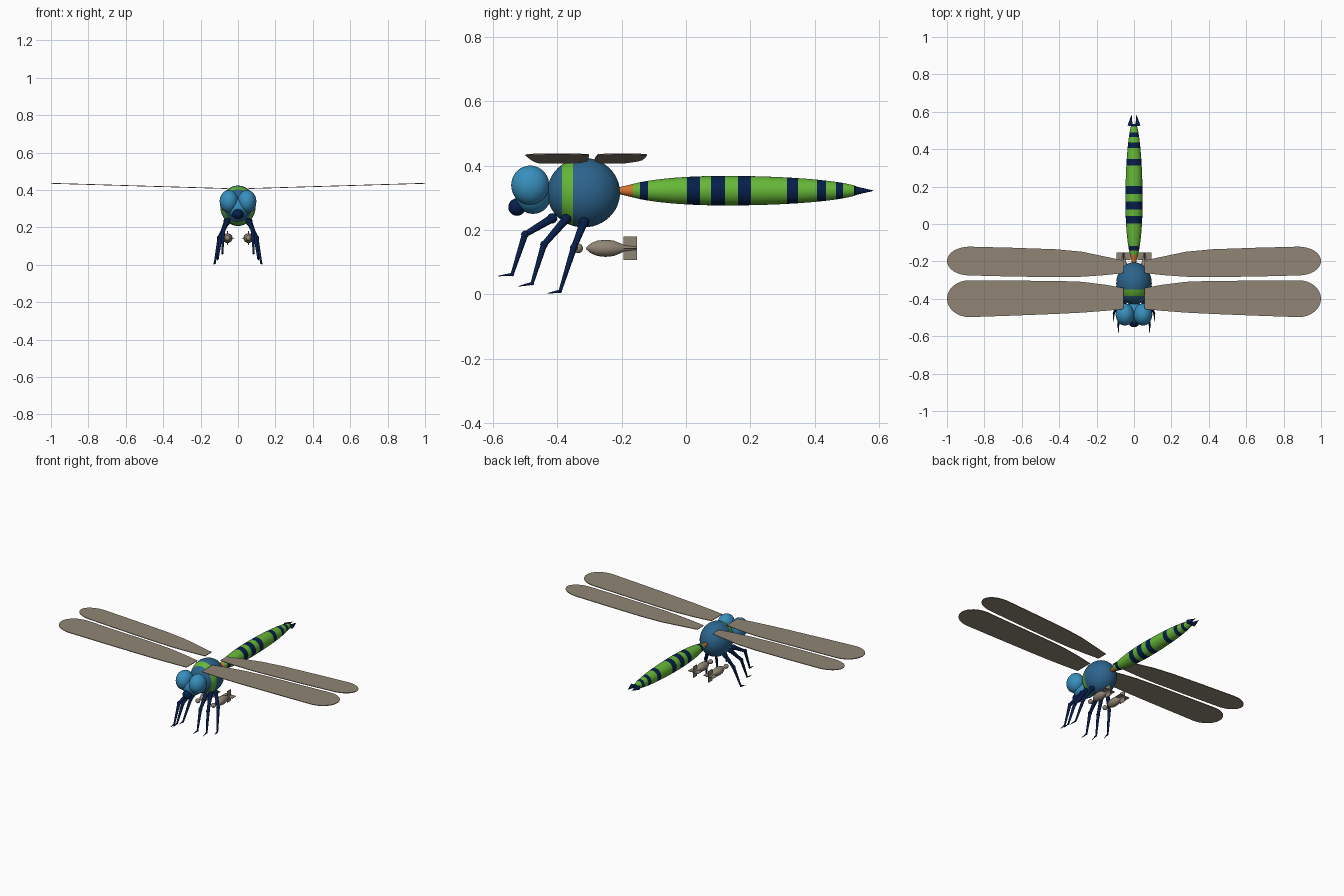
import bpy, bmesh, math
from mathutils import Vector

if "Cube" in bpy.data.objects:
    bpy.data.objects.remove(bpy.data.objects["Cube"])


def material(name, r, g, b):
    m = bpy.data.materials.new(name)
    m.diffuse_color = (*[(c / 255) ** 2.2 for c in (r, g, b)], 1)
    m.use_nodes = True
    m.node_tree.nodes["Principled BSDF"].inputs["Base Color"].default_value = m.diffuse_color
    return m


GREEN = material("leaf green", 102, 182, 58)
BLUE = material("steel blue", 48, 100, 140)
EYE = material("bright blue", 58, 142, 188)
NAVY = material("dark navy", 15, 36, 76)
ORANGE = material("orange", 208, 116, 52)
TAUPE = material("taupe", 143, 132, 117)


def finish(name, bm, mats, angle=40):
    bmesh.ops.recalc_face_normals(bm, faces=bm.faces)
    mesh = bpy.data.meshes.new(name)
    bm.to_mesh(mesh)
    bm.free()
    for m in mats:
        mesh.materials.append(m)
    mesh.shade_smooth()
    mesh.set_sharp_from_angle(angle=math.radians(angle))
    ob = bpy.data.objects.new(name, mesh)
    bpy.context.collection.objects.link(ob)
    return ob


def tube(bm, start, end, r1, r2, sides=12):
    """Tapered rod between two points."""
    a, b = Vector(start), Vector(end)
    geo = bmesh.ops.create_cone(bm, cap_ends=True, segments=sides, radius1=r1,
                                radius2=r2, depth=(b - a).length)
    rot = (b - a).to_track_quat('Z', 'Y')
    for v in geo['verts']:
        v.co = rot @ v.co + (a + b) / 2


def ball(bm, centre, radii, u=32, v=20):
    geo = bmesh.ops.create_uvsphere(bm, u_segments=u, v_segments=v, radius=1)
    for vert in geo['verts']:
        vert.co = Vector(centre) + Vector([c * r for c, r in zip(vert.co, radii)])


def lathe(bm, rings, x, z, squash=1.0, colour=lambda y: 0, sides=32):
    """Revolve (y, radius) rings about a line along y."""
    loops = []
    for y, r in rings:
        loops.append([bm.verts.new((x + squash * r * math.cos(2 * math.pi * i / sides), y,
                                    z + r * math.sin(2 * math.pi * i / sides)))
                      for i in range(sides)])
    for k in range(len(loops) - 1):
        a, b = loops[k], loops[k + 1]
        for i in range(sides):
            j = (i + 1) % sides
            f = bm.faces.new((a[i], a[j], b[j], b[i]))
            f.material_index = colour((rings[k][0] + rings[k + 1][0]) / 2)
    bm.faces.new(loops[0]).material_index = colour(rings[0][0])
    bm.faces.new(loops[-1]).material_index = colour(rings[-1][0])


# Thorax: ellipsoid with a green band
CY, RY, RZ = -0.318, 0.113, 0.108
ys = [CY - RY * math.cos(math.pi * i / 24) for i in range(25)]
ys = sorted([y for y in ys if abs(y + 0.368) > 0.02] + [-0.385, -0.368, -0.351])
bm = bmesh.new()
lathe(bm, [(y, max(0.0008, RZ * math.sqrt(max(0, 1 - ((y - CY) / RY) ** 2)))) for y in ys],
      0, 0.316, 0.88, lambda y: 1 if -0.385 < y < -0.351 else 0, 40)
finish("thorax", bm, [BLUE, GREEN])

# Abdomen: spindle with an orange waist and dark stripes
STRIPES = [(-0.143, -0.118), (0.003, 0.043), (0.078, 0.121), (0.161, 0.202),
           (0.314, 0.348), (0.407, 0.435), (0.466, 0.488), (0.522, 0.6)]


def belly(y):
    half = 0.32 if y < 0.12 else 0.43
    return 0.046 * math.sqrt(1 - ((y - 0.12) / half) ** 2)


def belly_colour(y):
    if y < -0.165:
        return 2
    return 1 if any(a < y < b for a, b in STRIPES) else 0


cuts = [-0.165] + [y for s in STRIPES for y in s if y < 0.55]
cuts += [-0.08, -0.04, 0.24, 0.28, 0.378, 0.505]
rings = [(-0.215, 0.009)] + [(y, belly(y)) for y in sorted(cuts)] + [(0.535, 0.011)]
bm = bmesh.new()
lathe(bm, rings, 0, 0.322, 1, belly_colour)
finish("abdomen", bm, [GREEN, NAVY, ORANGE])

# Head and mouth
bm = bmesh.new()
ball(bm, (0, -0.475, 0.305), (0.062, 0.055, 0.055))
finish("head", bm, [EYE])
bm = bmesh.new()
ball(bm, (0, -0.525, 0.271), (0.029, 0.027, 0.027))
finish("mouth", bm, [NAVY])

# Legs: hip, knee, ankle and toe points of each pair
LEGS = {
    "front_leg": [(0.055, -0.416, 0.236), (0.078, -0.500, 0.186),
                  (0.084, -0.540, 0.062), (0.082, -0.582, 0.057)],
    "middle_leg": [(0.062, -0.373, 0.233), (0.092, -0.441, 0.155),
                   (0.108, -0.478, 0.034), (0.111, -0.520, 0.025)],
    "rear_leg": [(0.060, -0.317, 0.224), (0.100, -0.348, 0.146),
                 (0.124, -0.391, 0.010), (0.130, -0.430, 0.003)],
}
# Wings: (x, front edge y, back edge y) up to the start of the rounded tip
WINGS = {
    "front_wing": [(0.055, -0.455, -0.342), (0.15, -0.464, -0.325), (0.28, -0.474, -0.309),
                   (0.42, -0.481, -0.304), (0.65, -0.490, -0.303), (0.88, -0.498, -0.301)],
    "rear_wing": [(0.055, -0.262, -0.195), (0.15, -0.273, -0.175), (0.28, -0.282, -0.148),
                  (0.42, -0.284, -0.135), (0.65, -0.281, -0.127), (0.88, -0.275, -0.121)],
}

for side, s in (("right", 1), ("left", -1)):
    # Eye
    bm = bmesh.new()
    ball(bm, (s * 0.048, -0.484, 0.339), (0.050, 0.059, 0.061))
    finish(f"{side}_eye", bm, [EYE])

    # Legs with joint balls
    for name, pts in LEGS.items():
        p = [(s * x, y, z) for x, y, z in pts]
        bm = bmesh.new()
        tube(bm, p[0], p[1], 0.013, 0.009)
        tube(bm, p[1], p[2], 0.010, 0.005)
        tube(bm, p[2], p[3], 0.005, 0.001)
        for q, r in zip(p, (0.016, 0.012, 0.006)):
            ball(bm, q, (r, r, r), 12, 8)
        finish(f"{side}_{name}", bm, [NAVY])

    # Thin wing blades with a slight upward tilt
    for name, pts in WINGS.items():
        x0, f, b = pts[-1]
        tip = [(x0 + (1 - x0) * math.sin(t), (f + b) / 2 - (b - f) / 2 * math.cos(t))
               for t in [math.pi * i / 16 for i in range(1, 16)]]
        outline = [(x, y) for x, y, _ in pts] + tip + [(x, y) for x, _, y in reversed(pts)]
        bm = bmesh.new()
        lower, upper = [[bm.verts.new((s * x, y, 0.408 + 0.028 * (x - 0.055) / 0.945 + dz))
                         for x, y in outline] for dz in (-0.002, 0.002)]
        bm.faces.new(lower)
        bm.faces.new(upper)
        n = len(outline)
        for i in range(n):
            j = (i + 1) % n
            bm.faces.new((lower[i], lower[j], upper[j], upper[i]))
        finish(f"{side}_{name}", bm, [TAUPE])

    # Tail spike
    bm = bmesh.new()
    tube(bm, (s * 0.021, 0.524, 0.322), (s * 0.013, 0.582, 0.322), 0.014, 0.0008, 16)
    finish(f"{side}_tail_spike", bm, [NAVY])

    # Hanging pod: nose ball, body and crossed fins
    bx, bz = s * 0.056, 0.143
    bm = bmesh.new()
    ball(bm, (bx, -0.335, bz), (0.015, 0.015, 0.015), 16, 12)
    lathe(bm, [(-0.311, 0.002), (-0.295, 0.016), (-0.275, 0.024), (-0.25, 0.0265),
               (-0.225, 0.024), (-0.205, 0.016), (-0.19, 0.009), (-0.155, 0.005)],
          bx, bz, sides=20)
    for w, h in ((0.074, 0.003), (0.003, 0.074)):
        geo = bmesh.ops.create_cube(bm, size=1)
        for v in geo['verts']:
            v.co = (bx + v.co.x * w, -0.173 + v.co.y * 0.041, bz + v.co.z * h)
    finish(f"{side}_pod", bm, [TAUPE])
